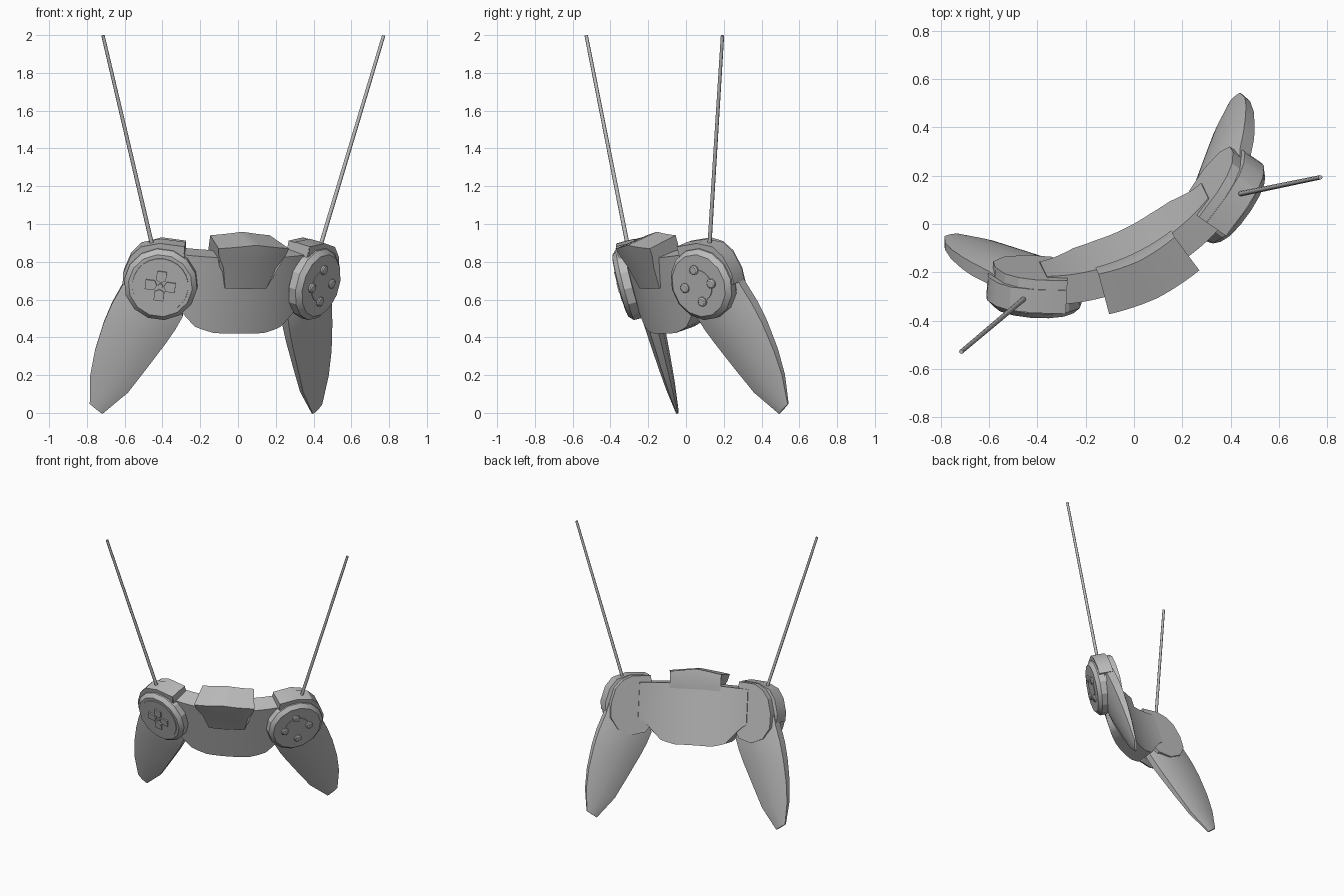
import bpy, bmesh
from math import sin, cos, pi, radians
from mathutils import Matrix, Vector

cube = bpy.data.objects.get("Cube")
if cube:
    bpy.data.objects.remove(cube, do_unlink=True)

grey = bpy.data.materials.new("plain grey")
grey.use_nodes = True
COLOUR = (0.5, 0.5, 0.5, 1)
grey.diffuse_color = COLOUR
grey.node_tree.nodes["Principled BSDF"].inputs["Base Color"].default_value = COLOUR

# Overall pose: turned about z, leaning forward at the top
TURN = Matrix.Translation((-0.043, -0.021, 0)) @ Matrix.Rotation(radians(25.9), 4, 'Z')
POSE = TURN @ Matrix.Translation((0, 0, 0.455)) @ Matrix.Rotation(radians(16.5), 4, 'X')

# The body is bent along an arc; each pod sits rigidly at its end
BEND, POD_S, POD_H = 0.85, 0.42, 0.247
POD_ANGLE = POD_S / BEND
POD = (Matrix.Translation((BEND * sin(POD_ANGLE), BEND * (1 - cos(POD_ANGLE)), POD_H))
       @ Matrix.Rotation(POD_ANGLE, 4, 'Z') @ Matrix.Translation((-0.017, -0.01, 0)))


def bent(p):
    a = p[0] / BEND
    return POSE @ Vector(((BEND - p[1]) * sin(a), BEND - (BEND - p[1]) * cos(a), p[2]))


def on_pod(side):
    m = POSE @ Matrix.Scale(side, 4, (1, 0, 0)) @ POD
    return lambda p: m @ Vector(p)


def loft(name, rings, place, angle=25):
    """Skin a list of equal rings, cap both ends."""
    bm = bmesh.new()
    rows = [[bm.verts.new(place(p)) for p in ring] for ring in rings]
    n = len(rows[0])
    for a, b in zip(rows, rows[1:]):
        for i in range(n):
            bm.faces.new((a[i], a[(i + 1) % n], b[(i + 1) % n], b[i]))
    bm.faces.new(rows[0])
    bm.faces.new(rows[-1])
    bmesh.ops.recalc_face_normals(bm, faces=bm.faces)
    mesh = bpy.data.meshes.new(name)
    bm.to_mesh(mesh)
    bm.free()
    mesh.materials.append(grey)
    obj = bpy.data.objects.new(name, mesh)
    bpy.context.collection.objects.link(obj)
    bpy.ops.object.select_all(action='DESELECT')
    obj.select_set(True)
    bpy.context.view_layer.objects.active = obj
    bpy.ops.object.shade_smooth_by_angle(angle=radians(angle))
    return obj


def circle(r, y, n, cx=0, cz=0):
    return [(cx + r * cos(2 * pi * i / n), y, cz + r * sin(2 * pi * i / n)) for i in range(n)]


def prism(name, outline, y0, y1, place):
    return loft(name, [[(x, y, z) for x, z in outline] for y in (y0, y1)], place)


def interp(points, x):
    for (x0, y0), (x1, y1) in zip(points, points[1:]):
        if x <= x1:
            return y0 + (y1 - y0) * (x - x0) / (x1 - x0)
    return points[-1][1]


# Main curved body
bottom = [(0, 0), (0.13, 0), (0.22, 0.025), (0.34, 0.15), (0.42, 0.2)]
rings = []
for i in range(-12, 13):
    s = i * 0.032
    low = interp(bottom, abs(s))
    rings.append([(s, 0, low), (s, 0, 0.42), (s, -0.125, 0.415), (s, -0.125, low)])
loft("body", rings, bent)

# Central hood, its top sloping to the sides, narrowing towards its lower end
rings = []
for i in range(-6, 7):
    t = i / 6
    drop = 0.025 * abs(t)
    rings.append([(t * 0.177, 0.002, 0.39), (t * 0.177, 0.002, 0.525 - drop),
                  (t * 0.172, -0.182, 0.505 - drop), (t * 0.165, -0.172, 0.44),
                  (t * 0.132, -0.155, 0.37), (t * 0.105, -0.133, 0.25),
                  (t * 0.105, -0.05, 0.25)])
loft("hood", rings, bent)

housing = [(-0.1, 0.217), (0.03, 0.217), (0.1, 0.187), (0.15, 0.13), (0.178, 0.03),
           (0.175, -0.07), (0.12, -0.15), (0.02, -0.19), (-0.08, -0.17), (-0.13, -0.1)]
strap = [(-0.1, 0.15), (-0.1, 0.22), (0.032, 0.22), (0.13, 0.187), (0.178, 0.125),
         (0.205, 0.03), (0.2, -0.03), (0.15, -0.03), (0.12, 0.08), (0.02, 0.15)]
# Grip stations: outer edge, inner edge, thickness, depth
grip = [((0.18, 0.03), (-0.12, -0.1), 0.11, -0.054),
        ((0.2, -0.045), (-0.135, -0.18), 0.11, -0.054),
        ((0.245, -0.16), (-0.105, -0.255), 0.11, -0.055),
        ((0.275, -0.27), (-0.065, -0.335), 0.1, -0.056),
        ((0.302, -0.425), (0.015, -0.48), 0.08, -0.06),
        ((0.31, -0.565), (0.1, -0.63), 0.055, -0.063),
        ((0.293, -0.72), (0.22, -0.765), 0.02, -0.066)]
# Cross-section: position across, position through the thickness
section = [(0, -0.25), (0, 0.25), (0.2, 0.43), (0.5, 0.5), (0.8, 0.42),
           (1, 0.2), (1, -0.2), (0.8, -0.42), (0.5, -0.5), (0.2, -0.43)]

for side, word in ((1, "left"), (-1, "right")):
    place = on_pod(side)
    prism(word + "_pod_housing", housing, 0.006, -0.13, place)
    prism(word + "_pod_strap", strap, -0.035, -0.135, place)

    # Round control face with a bevelled rim
    profile = [(0.195, -0.1), (0.195, -0.145), (0.17, -0.17)]
    loft(word + "_control_disc", [circle(r, y, 14) for r, y in profile], place)

    # Grip
    rings = []
    for outer, inner, thick, depth in grip:
        o, n = Vector(outer), Vector(inner)
        points = [(o.lerp(n, a), b) for a, b in section]
        rings.append([(p.x, depth + b * thick, p.y) for p, b in points])
    loft(word + "_grip", rings, place, 30)

    # Thin rod
    base, tip = Vector((side * 0.495, -0.079, 0.885)), Vector((side * 0.826, -0.163, 1.998))
    q = (tip - base).to_track_quat('Z', 'Y')
    rings = [[c + q @ Vector((x, z, 0)) for x, _, z in circle(r, 0, 8)]
             for c, r in ((base, 0.011), (tip, 0.009))]
    loft(word + "_antenna", rings, lambda p: TURN @ p, 50)

# Direction pad on the right pod
place = on_pod(-1)
loft("pad_plate", [circle(0.15, -0.165, 24), circle(0.148, -0.174, 24)], place)
for k, word in enumerate(("outer", "upper", "inner", "lower")):
    turn = Matrix.Rotation(k * pi / 2, 4, 'Y')
    arm = [(0.018, 0), (0.032, 0.026), (0.08, 0.026), (0.08, -0.026), (0.032, -0.026)]
    prism("pad_arm_" + word, arm, -0.17, -0.183, lambda p: place(turn @ Vector(p)))
loft("pad_centre", [circle(0.014, -0.17, 10), circle(0.012, -0.181, 10)], place)

# Four round buttons on the left pod
place = on_pod(1)
loft("button_plate", [circle(0.088, -0.165, 24), circle(0.086, -0.173, 24)], place)
for k, word in enumerate(("outer", "upper", "inner", "lower")):
    x, z = 0.087 * cos(k * pi / 2), 0.087 * sin(k * pi / 2)
    loft("button_" + word, [circle(r, y, 12, x, z) for r, y in
                            ((0.026, -0.165), (0.026, -0.18), (0.019, -0.185))], place)
